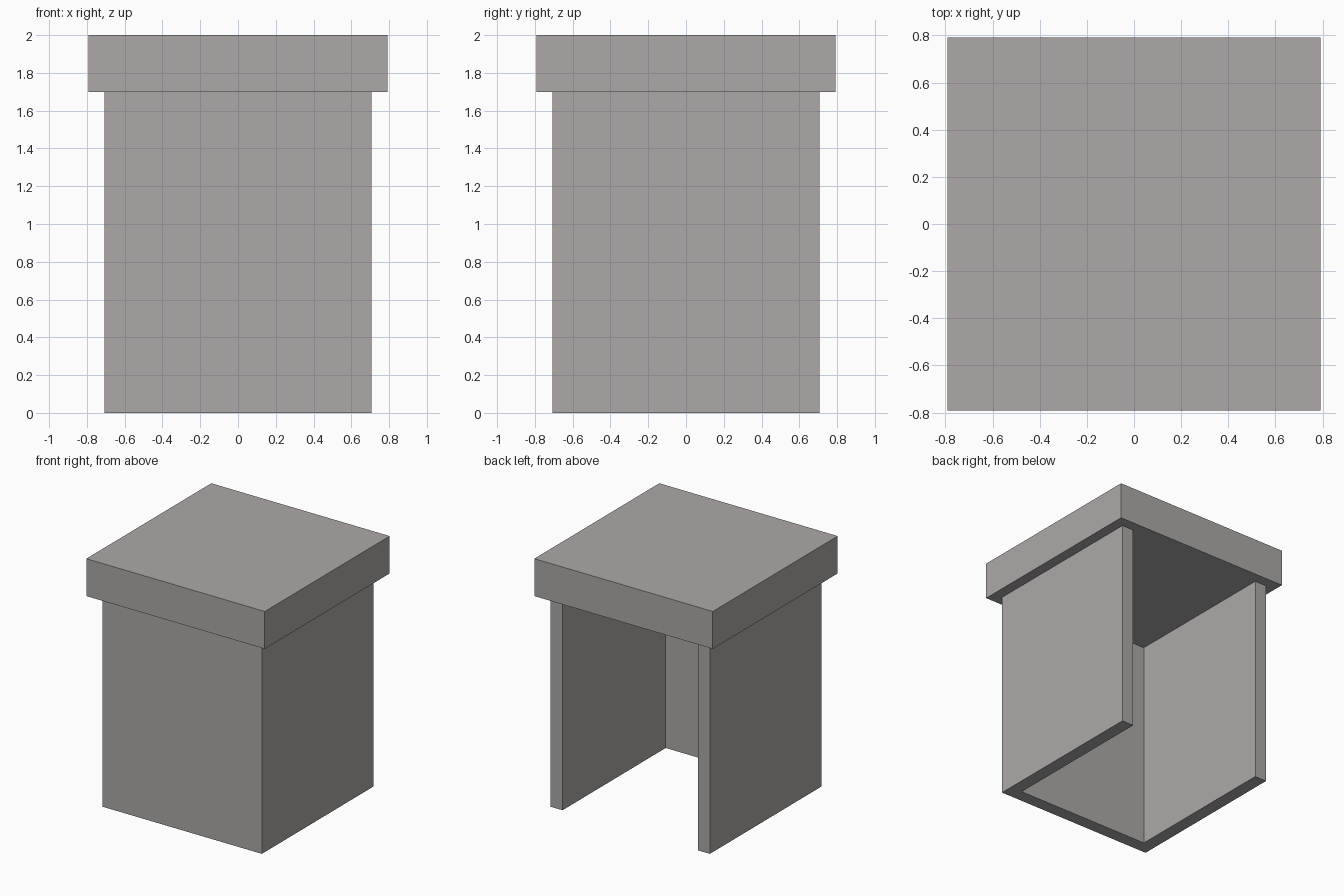
import bpy

if "Cube" in bpy.data.objects:
    bpy.data.objects.remove(bpy.data.objects["Cube"])

BODY = 0.707     # half width of the hollow body
CAP = 0.792      # half width of the top slab
WALL = 0.106     # wall thickness
SPLIT = 1.7      # height where the slab starts

grey = bpy.data.materials.new("warm_grey")
grey.diffuse_color = (0.413, 0.397, 0.388, 1.0)
grey.use_nodes = True
grey.node_tree.nodes["Principled BSDF"].inputs["Base Color"].default_value = grey.diffuse_color


def add_prism(name, outline, z0, z1):
    """Extrude a plan outline from z0 up to z1."""
    n = len(outline)
    verts = [(x, y, z) for z in (z0, z1) for x, y in outline]
    faces = [tuple(reversed(range(n))), tuple(range(n, 2 * n))]
    faces += [(i, (i + 1) % n, (i + 1) % n + n, i + n) for i in range(n)]
    mesh = bpy.data.meshes.new(name)
    mesh.from_pydata(verts, [], faces)
    mesh.materials.append(grey)
    obj = bpy.data.objects.new(name, mesh)
    bpy.context.collection.objects.link(obj)
    return obj


# U-shaped walls, open at the back
inner = BODY - WALL
add_prism("walls", [
    (-BODY, -BODY), (BODY, -BODY), (BODY, BODY), (inner, BODY),
    (inner, -inner), (-inner, -inner), (-inner, BODY), (-BODY, BODY),
], 0.0, SPLIT)

# Overhanging top slab
add_prism("top_slab", [(-CAP, -CAP), (CAP, -CAP), (CAP, CAP), (-CAP, CAP)], SPLIT, 2.0)
